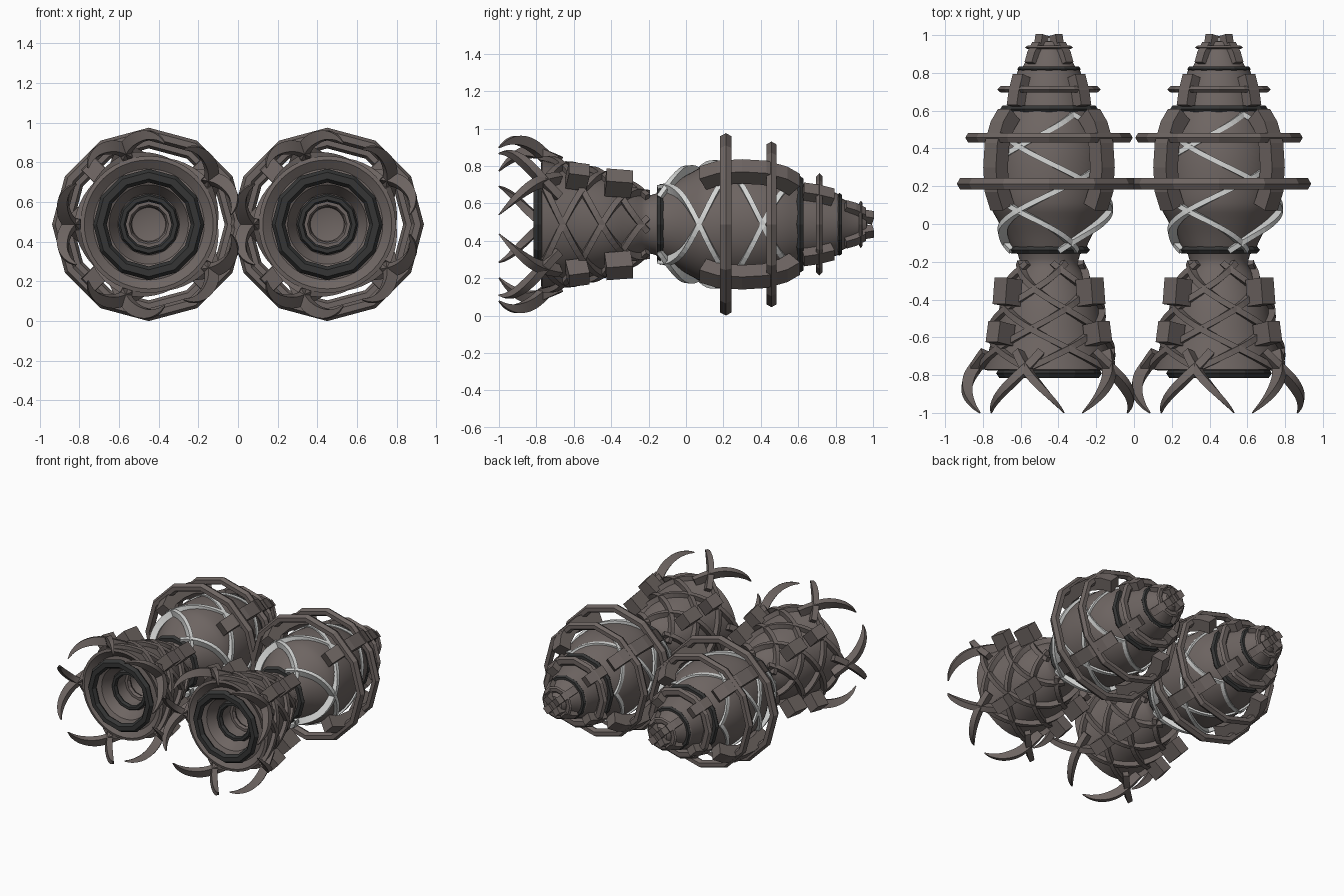
import bpy, bmesh, math
from mathutils import Vector

if "Cube" in bpy.data.objects:
    bpy.data.objects.remove(bpy.data.objects["Cube"])

CX, CZ = 0.45, 0.4875   # axis offset of each engine pod


def material(name, rgb):
    m = bpy.data.materials.new(name)
    m.diffuse_color = (*rgb, 1)
    m.use_nodes = True
    m.node_tree.nodes["Principled BSDF"].inputs["Base Color"].default_value = m.diffuse_color
    return m


BROWN = material("warm_grey_metal", (0.155, 0.130, 0.122))
DARK = material("dark_rubber", (0.035, 0.036, 0.036))
WHITE = material("pale_strip", (0.66, 0.67, 0.66))


def place(name, bm, mat, smooth=None):
    """Put the same mesh on the left and the right pod."""
    bmesh.ops.recalc_face_normals(bm, faces=bm.faces)
    me = bpy.data.meshes.new(name)
    bm.to_mesh(me)
    bm.free()
    me.materials.append(mat)
    if smooth:
        me.shade_smooth()
        me.set_sharp_from_angle(angle=math.radians(smooth))
    for side, x in (("left", -CX), ("right", CX)):
        ob = bpy.data.objects.new(f"{side}_{name}", me)
        ob.location = (x, 0, CZ)
        bpy.context.collection.objects.link(ob)


def polar(deg, y, r):
    a = math.radians(deg)
    return Vector((r * math.cos(a), y, r * math.sin(a)))


def lathe(bm, profile, segs, loop=False):
    """Spin (r, y) points round the y axis."""
    rows = []
    for r, y in profile:
        if r < 1e-5:
            rows.append([bm.verts.new((0, y, 0))] * segs)
        else:
            rows.append([bm.verts.new(polar(360 * i / segs, y, r)) for i in range(segs)])
    pairs = list(zip(rows, rows[1:]))
    if loop:
        pairs.append((rows[-1], rows[0]))
    for a, b in pairs:
        for i in range(segs):
            j = (i + 1) % segs
            quad = list(dict.fromkeys((a[i], a[j], b[j], b[i])))
            bm.faces.new(quad)


def ring(name, y, outer, minor, mat, half=None):
    """Twelve-sided hoop with a six-sided section."""
    half = half or minor
    prof = [(outer - minor + minor * math.cos(k * math.pi / 3),
             y + half * math.sin(k * math.pi / 3) / 0.866) for k in range(6)]
    bm = bmesh.new()
    lathe(bm, prof, 12, True)
    place(name, bm, mat)


def sweep(bm, path, width, thick, tip=1.0):
    """Rectangular bar along (angle, y, r) points, narrowing by tip near the end."""
    pts = [polar(*p) for p in path]
    n = len(pts)
    rows = []
    for i, p in enumerate(pts):
        t = (pts[min(i + 1, n - 1)] - pts[max(i - 1, 0)]).normalized()
        rad = Vector((p.x, 0, p.z)).normalized()
        b = t.cross(rad).normalized()
        nn = b.cross(t)
        f = i / (n - 1)
        s = 1 - (1 - tip) * max(0, (f - 0.4) / 0.6) ** 2
        w, h = width * s / 2, thick * s / 2
        rows.append([bm.verts.new(p + b * u * w + nn * v * h)
                     for u, v in ((-1, -1), (1, -1), (1, 1), (-1, 1))])
    for a, c in zip(rows, rows[1:]):
        for k in range(4):
            bm.faces.new((a[k], a[(k + 1) % 4], c[(k + 1) % 4], c[k]))
    bm.faces.new(rows[0])
    bm.faces.new(rows[-1])


def curve(table, y):
    """Smooth radius from a (y, r) table running in rising y."""
    n = len(table)
    for i in range(n - 1):
        (y0, r0), (y1, r1) = table[i], table[i + 1]
        if y <= y1 or i == n - 2:
            t = (y - y0) / (y1 - y0)
            pa, pb = table[max(i - 1, 0)], table[min(i + 2, n - 1)]
            m0 = (r1 - pa[1]) / (y1 - pa[0]) * (y1 - y0)
            m1 = (pb[1] - r0) / (pb[0] - y0) * (y1 - y0)
            return ((2*t**3 - 3*t**2 + 1) * r0 + (t**3 - 2*t**2 + t) * m0
                    + (3*t**2 - 2*t**3) * r1 + (t**3 - t**2) * m1)


def steps(a, b, n):
    return [a + (b - a) * i / n for i in range(n + 1)]


# Hull: nozzle, neck, bulb and nose in one shell with a hollow mouth
NOZZLE = [(-0.77, 0.345), (-0.6, 0.30), (-0.42, 0.255), (-0.28, 0.19), (-0.21, 0.155), (-0.16, 0.165)]
BULB = [(-0.14, 0.19), (-0.06, 0.228), (0.02, 0.272), (0.1, 0.312), (0.25, 0.325),
        (0.4, 0.315), (0.52, 0.28), (0.61, 0.235)]
outer = [(curve(NOZZLE, y), y) for y in steps(-0.77, -0.16, 24)]
outer += [(curve(BULB, y), y) for y in steps(-0.14, 0.61, 30)]
outer += [(0.22, 0.625), (0.2, 0.71), (0.165, 0.81), (0.14, 0.83), (0.1, 0.91), (0.06, 0.965), (0, 0.97)]
mouth = [(0, -0.40), (0.085, -0.42), (0.09, -0.45), (0.115, -0.5), (0.125, -0.66), (0.155, -0.66),
         (0.2, -0.74), (0.235, -0.755), (0.28, -0.745), (0.325, -0.775)]
bm = bmesh.new()
lathe(bm, mouth + outer, 48)
place("hull", bm, BROWN, 30)

# Large hoops round the bulb, small ones on the nose, dark seals at the joints
ring("front_hoop", 0.213, 0.4875, 0.032, BROWN, 0.03)
ring("rear_hoop", 0.457, 0.443, 0.03, BROWN, 0.026)
ring("nose_hoop", 0.713, 0.274, 0.035, BROWN, 0.017)
ring("tip_hoop", 0.935, 0.127, 0.025, BROWN, 0.009)
ring("bulb_seal", 0.61, 0.258, 0.025, DARK, 0.018)
ring("nose_seal", 0.82, 0.168, 0.02, DARK, 0.014)
ring("neck_seal", -0.137, 0.217, 0.03, DARK, 0.018)
ring("mouth_seal", -0.79, 0.28, 0.034, DARK, 0.025)
ring("inner_mouth_seal", -0.675, 0.155, 0.02, DARK)
ring("inner_step", -0.55, 0.13, 0.02, BROWN)

# Pale strips crossing over the bulb
bm = bmesh.new()
STRIP = [(-0.14, 0.195), (-0.06, 0.25), (0.0, 0.29), (0.08, 0.316), (0.2, 0.318),
         (0.3, 0.314), (0.4, 0.301), (0.52, 0.266), (0.61, 0.22)]
for d in (-1, 1):
    for k in range(3):
        sweep(bm, [(k * 120 + d * (y - 0.07) * 353, y, curve(STRIP, y))
                   for y in steps(-0.14, 0.58, 44)], 0.027, 0.048)
place("bulb_strips", bm, WHITE)

# Woven straps over the nozzle, five in each direction
bm = bmesh.new()
for d in (-1, 1):
    for k in range(5):
        sweep(bm, [(k * 72 + d * (y + 0.24) * 343, y, curve(NOZZLE, y) + 0.012)
                   for y in steps(-0.755, -0.205, 30)], 0.032, 0.04)
place("nozzle_straps", bm, BROWN)

# Five pairs of curved claws round the mouth, closing towards each other
bm = bmesh.new()
CLAW = [(-1.0, 0.418), (-0.96, 0.44), (-0.9, 0.45), (-0.82, 0.428), (-0.74, 0.375), (-0.66, 0.325)]
for d in (-1, 1):
    for k in range(5):
        sweep(bm, [(k * 72 + d * (7 + (y + 1) * 123), y, curve(CLAW, y))
                   for y in steps(-0.68, -1.0, 24)], 0.042, 0.06, 0.12)
place("mouth_claws", bm, BROWN, 40)

# Four diagonal rails along bulb and nose, and blocks on the nozzle
rails, blocks = bmesh.new(), bmesh.new()
RAIL = [(0.09, 0.35), (0.18, 0.39), (0.3, 0.40), (0.42, 0.39), (0.52, 0.35), (0.58, 0.30)]
for a in (45, 135, 225, 315):
    sweep(rails, [(a, y, r) for y, r in RAIL], 0.095, 0.09)
    sweep(rails, [(a, 0.625, 0.25), (a, 0.7, 0.235), (a, 0.785, 0.205)], 0.075, 0.06)
    sweep(rails, [(a, 0.85, 0.135), (a, 0.9, 0.115), (a, 0.95, 0.08)], 0.055, 0.045)
    sweep(rails, [(a, 0.93, 0.066), (a, 1.0, 0.05)], 0.052, 0.05)
    sweep(blocks, [(a, -0.43, 0.318), (a, -0.29, 0.303)], 0.095, 0.115)
    sweep(blocks, [(a, -0.635, 0.373), (a, -0.525, 0.353)], 0.09, 0.115)
place("diagonal_rails", rails, BROWN)
place("nozzle_blocks", blocks, BROWN)
